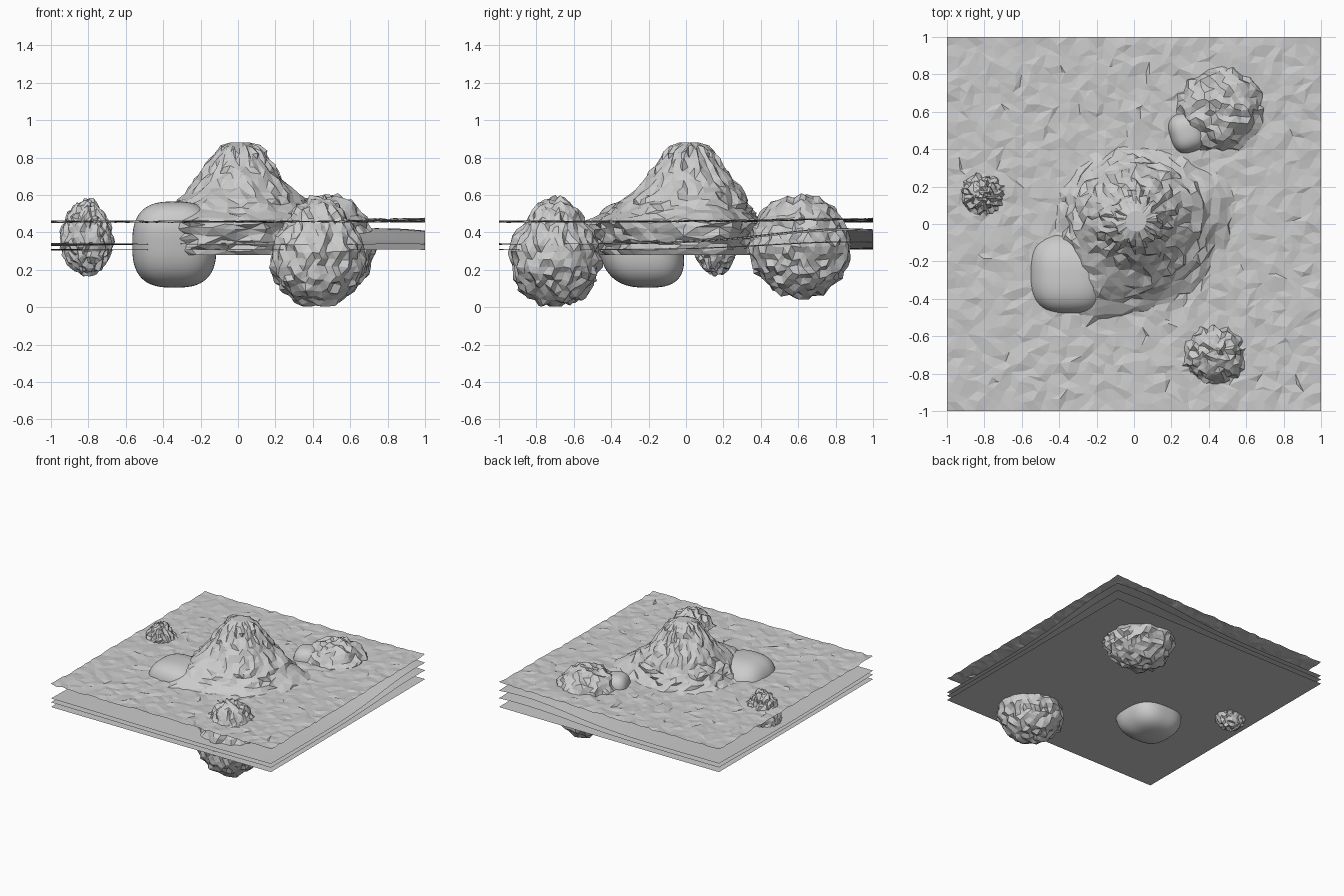
import bpy, bmesh, math, random
from mathutils import Vector, noise

if "Cube" in bpy.data.objects:
    bpy.data.objects.remove(bpy.data.objects["Cube"])

random.seed(7)


def finish(bm, name, smooth=False):
    bmesh.ops.recalc_face_normals(bm, faces=bm.faces[:])
    for f in bm.faces:
        f.smooth = smooth
    me = bpy.data.meshes.new(name)
    bm.to_mesh(me)
    bm.free()
    ob = bpy.data.objects.new(name, me)
    bpy.context.collection.objects.link(ob)
    return ob


def lerp_table(table, t):
    for (a, va), (b, vb) in zip(table, table[1:]):
        if a <= t <= b:
            return va + (vb - va) * (t - a) / (b - a)
    return table[-1][1]


# Square open sheet whose height is a function of x and y
def sheet(name, n, height, jitter=0.0):
    bm = bmesh.new()
    bmesh.ops.create_grid(bm, x_segments=n, y_segments=n, size=1)
    for v in bm.verts:
        if abs(v.co.x) < 0.99 and abs(v.co.y) < 0.99:
            v.co.x += random.uniform(-jitter, jitter)
            v.co.y += random.uniform(-jitter, jitter)
        v.co.z = height(v.co.x, v.co.y)
    if jitter:
        bmesh.ops.triangulate(bm, faces=bm.faces[:])
    return finish(bm, name, not jitter)


def swell(x, y):
    hill = math.exp(-((x - 0.75) ** 2 + (y - 0.85) ** 2) / 0.35)
    return hill + 0.12 * math.sin(2.5 * x + 1) * math.cos(2 * y)


# Stacked layers: flat bottom, two swelling middles, rough top
sheet("bottom_layer", 4, lambda x, y: 0.272)
sheet("lower_layer", 30, lambda x, y: 0.308 + 0.045 * swell(x, y))
sheet("middle_layer", 30, lambda x, y: 0.338 + 0.085 * swell(x, y))
sheet("top_layer", 40,
      lambda x, y: 0.458 + 0.015 * math.exp(-((x - 1) ** 2 + (y - 1) ** 2) / 0.5)
      + random.uniform(-0.007, 0.007), 0.02)

# Rough mountain: rings that blend from a round summit to a lopsided foot
FOOT = [(0, .53), (20, .59), (45, .46), (70, .42), (90, .41), (120, .43), (150, .43),
        (180, .42), (210, .45), (235, .58), (247, .61), (265, .49), (300, .46),
        (330, .48), (360, .53)]
PROFILE = [(0, 0.28), (0.15, 0.36), (0.3, 0.45), (0.4, 0.50), (0.55, 0.575),
           (0.65, 0.64), (0.75, 0.72), (0.85, 0.79), (0.93, 0.85), (1, 0.88)]
RADIUS = [(0.28, .40), (0.36, .425), (0.45, .45), (0.50, .385), (0.575, .325),
          (0.64, .27), (0.72, .205), (0.79, .155), (0.85, .12), (0.88, .055)]
bm = bmesh.new()
seg, rings = 44, 21
prev = None
for i in range(rings):
    z = lerp_table(PROFILE, i / (rings - 1))
    r = lerp_table(RADIUS, z)
    blend = max(0, min(1, (0.66 - z) / 0.2))
    ring = []
    for k in range(seg):
        a = 360 * k / seg
        rr = r * (1 - blend + blend * lerp_table(FOOT, a) / 0.45)
        inner = 0 < i < rings - 1
        rr += random.uniform(-0.016, 0.016) if inner else 0
        ang = math.radians(a + (random.uniform(-2.5, 2.5) if inner else 0))
        dz = random.uniform(-0.01, 0.01) if inner else 0
        ring.append(bm.verts.new((rr * math.cos(ang) + 0.01 * (1 - blend),
                                  rr * math.sin(ang) + 0.015 * (1 - blend), z + dz)))
    if prev:
        for k in range(seg):
            j = (k + 1) % seg
            bm.faces.new((prev[k], prev[j], ring[j], ring[k]))
    else:
        bm.faces.new(ring)
    prev = ring
bm.faces.new(prev)
bmesh.ops.triangulate(bm, faces=bm.faces[:])
finish(bm, "mountain")


# Rough clump: noisy sphere, with width scaled by height from a small table
def clump(name, centre, radii, widths, sub, rough):
    bm = bmesh.new()
    bmesh.ops.create_icosphere(bm, subdivisions=sub, radius=1)
    c = Vector(centre)
    for v in bm.verts:
        d = v.co.copy()
        w = lerp_table(widths, max(-1, min(1, d.z)))
        p = Vector((d.x * radii[0] * w, d.y * radii[1] * w, d.z * radii[2]))
        lump = 1 + 0.05 * noise.noise(d * 2 + c * 5)
        p = p * lump + d * random.uniform(-rough, rough)
        p += Vector([random.uniform(-rough, rough) * 0.45 for _ in range(3)])
        v.co = c + p
        v.co.z = max(v.co.z, 0.003)
    finish(bm, name)


clump("front_clump", (0.43, -0.70, 0.295), (0.25, 0.24, 0.295),
      [(-1, 1.05), (-0.3, 1.03), (0.2, 0.95), (0.6, 0.78), (1, 0.75)], 4, 0.016)
clump("back_clump", (0.46, 0.61, 0.325), (0.275, 0.265, 0.275),
      [(-1, 1), (0, 1.02), (0.5, 0.97), (1, 1)], 4, 0.017)
clump("side_clump", (-0.81, 0.16, 0.375), (0.14, 0.125, 0.2),
      [(-1, 1), (0, 1), (0.5, 0.9), (1, 0.75)], 4, 0.012)


# Smooth boulder: boxy rounded sphere, leaning towards the given offset
def boulder(name, centre, radii, lean=(0, 0), spin=0.0):
    bm = bmesh.new()
    bmesh.ops.create_icosphere(bm, subdivisions=5, radius=1)
    for v in bm.verts:
        d = v.co
        v.co = d / (sum(abs(q) ** 2.8 for q in d) ** (1 / 2.8))
        x, y, z = (v.co[i] * radii[i] for i in range(3))
        v.co = (x + lean[0] * v.co.z, y + lean[1] * v.co.z, z)
    ob = finish(bm, name, True)
    ob.location = centre
    ob.rotation_euler.z = spin


boulder("large_boulder", (-0.34, -0.245, 0.335), (0.225, 0.225, 0.23), (0.0, -0.04))
boulder("small_boulder", (0.285, 0.49, 0.42), (0.095, 0.11, 0.125), (0, 0), 0.3)
